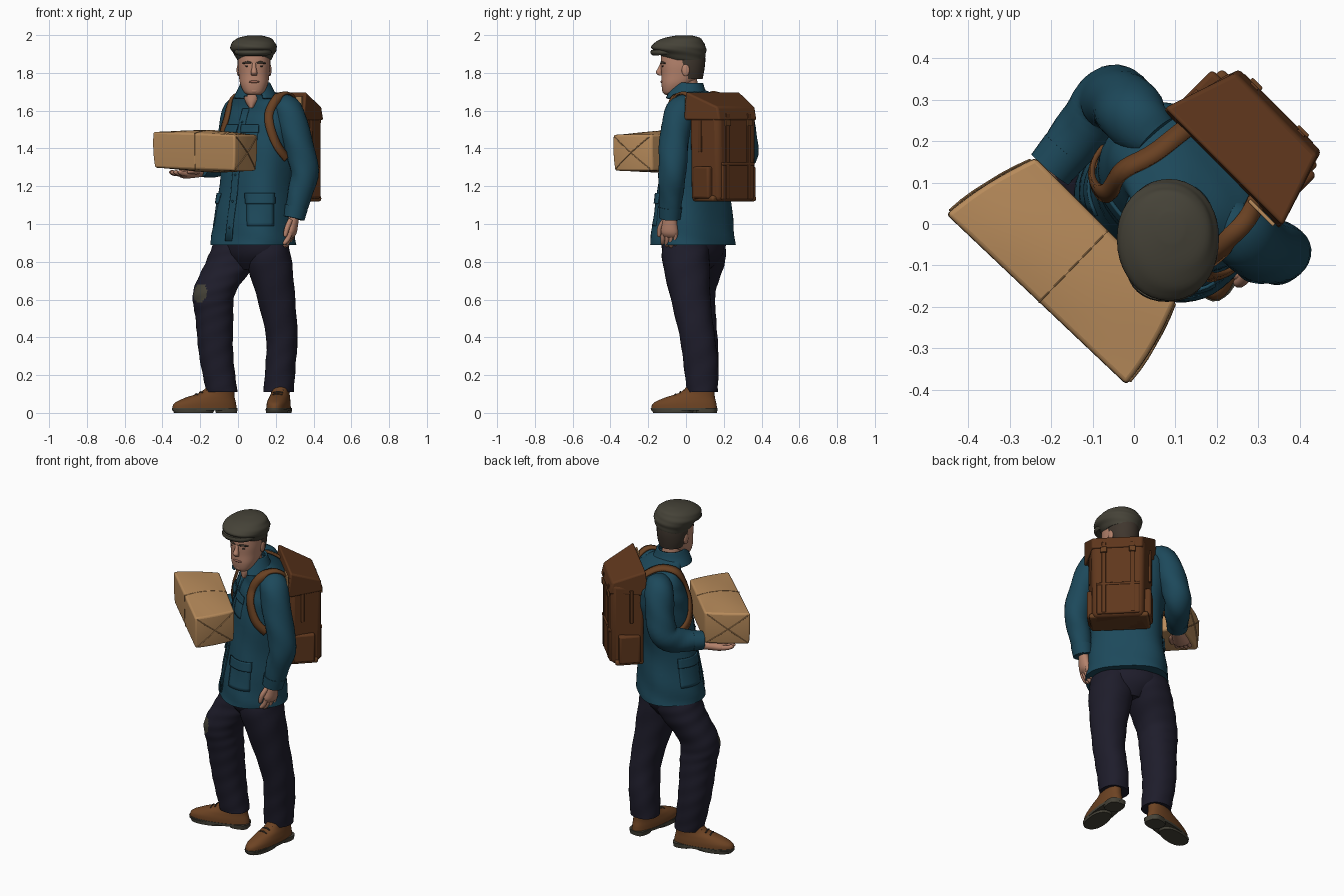
import bpy, bmesh
from math import sin, cos, pi, radians, atan2
from mathutils import Vector, Matrix
from mathutils.bvhtree import BVHTree

if "Cube" in bpy.data.objects:
    bpy.data.objects.remove(bpy.data.objects["Cube"])
V = Vector
SIDE = V((.7, -.71, 0)).normalized()      # towards the left shoulder
FRONT = V((-.71, -.7, 0)).normalized()    # where the chest faces
TURN = radians(-45)
parts = []


def paint(name, r, g, b):
    m = bpy.data.materials.new(name)
    m.use_nodes = True
    m.diffuse_color = (r, g, b, 1)
    m.node_tree.nodes["Principled BSDF"].inputs["Base Color"].default_value = (r, g, b, 1)
    return m


blue = paint("blue_cloth", .012, .066, .104)
navy = paint("navy_cloth", .013, .012, .024)
paper = paint("brown_paper", .48, .26, .105)
leather = paint("bag_leather", .115, .038, .012)
strap_tan = paint("strap_leather", .14, .052, .016)
olive = paint("olive_tweed", .06, .055, .039)
skin = paint("skin", .46, .225, .15)
shoe_tan = paint("shoe_leather", .155, .057, .017)
hair_brown = paint("dark_hair", .05, .037, .027)
lip = paint("lips", .32, .13, .09)


def add(name, verts, faces, m):
    me = bpy.data.meshes.new(name)
    me.from_pydata([tuple(v) for v in verts], [], faces)
    bm = bmesh.new()
    bm.from_mesh(me)
    bmesh.ops.recalc_face_normals(bm, faces=bm.faces)
    bm.to_mesh(me)
    bm.free()
    me.materials.append(m)
    o = bpy.data.objects.new(name, me)
    bpy.context.collection.objects.link(o)
    parts.append(o)
    return o


def sheet(name, rows, m, closed=False, caps=False, thick=0):
    """Skin a list of equal rows of points."""
    w = len(rows[0])
    faces = [(i * w + j, i * w + (j + 1) % w, (i + 1) * w + (j + 1) % w, (i + 1) * w + j)
             for i in range(len(rows) - 1) for j in range(w if closed else w - 1)]
    if caps:
        faces += [tuple(range(w)), tuple(range((len(rows) - 1) * w, len(rows) * w))]
    o = add(name, [p for r in rows for p in r], faces, m)
    if thick:
        s = o.modifiers.new("thickness", 'SOLIDIFY')
        s.thickness, s.offset = thick, 0
    return o


def spline(pts, k):
    out = []
    for i in range(len(pts) - 1):
        a, b, c, d = pts[max(i - 1, 0)], pts[i], pts[i + 1], pts[min(i + 2, len(pts) - 1)]
        for s in range(k):
            t = s / k
            out.append([q + .5 * t * (r - p + t * (2 * p - 5 * q + 4 * r - u + t * (3 * (q - r) + u - p)))
                        for p, q, r, u in zip(a, b, c, d)])
    return out + [list(pts[-1])]


def loft(name, pts, m, angle=None, n=2, seg=28, k=5, caps=True, fold=0, ref=SIDE, thick=0):
    """Rings (x, y, z, r1, r2): level if an angle is given, else square to the path."""
    rows, path = [], spline(pts, k)
    for i, p in enumerate(path):
        if angle is None:
            t = (V(path[min(i + 1, len(path) - 1)][:3]) - V(path[max(i - 1, 0)][:3])).normalized()
            a = (ref - t * ref.dot(t)).normalized()
            b = t.cross(a)
        else:
            a, b = V((cos(angle), sin(angle), 0)), V((-sin(angle), cos(angle), 0))
        ring = []
        for j in range(seg):
            th = 2 * pi * j / seg
            c, s = [abs(q) ** (2 / n) * (1 if q > 0 else -1) for q in (cos(th), sin(th))]
            f = 1 + fold * sin(3 * th + i * 1.1)
            ring.append(V(p[:3]) + a * c * p[3] * f + b * s * p[4] * f)
        rows.append(ring)
    return sheet(name, rows, m, True, caps, thick)


def box(name, centre, size, m, edit=None, bevel=.012):
    """Box in the turned frame of the back: x to the left shoulder, y outwards."""
    bm = bmesh.new()
    bmesh.ops.create_cube(bm, size=1)
    for v in bm.verts:
        v.co = V([q * s for q, s in zip(v.co, size)])
        if edit:
            edit(v.co)
    bmesh.ops.transform(bm, verts=bm.verts, matrix=Matrix.Translation(centre) @ Matrix.Rotation(TURN, 4, 'Z'))
    bm.verts.index_update()
    o = add(name, [v.co.copy() for v in bm.verts], [[v.index for v in f.verts] for f in bm.faces], m)
    bm.free()
    b = o.modifiers.new("soft_edges", 'BEVEL')
    b.width, b.segments = bevel, 3


def ball(name, centre, size, m):
    x, y, z = centre
    rx, ry, rz = size
    loft(name, [(x, y, z - rz * cos(pi * i / 10), rx * sin(pi * i / 10) + .0002, ry * sin(pi * i / 10) + .0002)
                for i in range(11)], m, 0, seg=20, k=1)


def tree_of(*objs):
    verts, polys = [], []
    for o in objs:
        n = len(verts)
        verts += [v.co.copy() for v in o.data.vertices]
        polys += [[n + i for i in p.vertices] for p in o.data.polygons]
    return BVHTree.FromPolygons(verts, polys)


def plate(name, tree, c, d, w, h, m, off=.004):
    """Thin panel wrapped on a surface, seen from direction d."""
    c, d = V(c), V(d).normalized()
    side = V((-d.y, d.x, 0))
    rows = []
    for i in range(9):
        row = []
        for j in range(9):
            p = c + side * w * (j / 8 - .5) + V((0, 0, h * (i / 8 - .5)))
            hit = tree.ray_cast(p + d * .8, -d)[0]
            row.append((hit or p + d * .1) + d * off)
        rows.append(row)
    sheet(name, rows, m, thick=.008)


def ribbon(name, pts, tree, w, m):
    """Strap laid over a surface."""
    core, locs, nors = V((.12, .09, 1.45)), [], []
    for p in spline(pts, 8):
        d = (V(p) - core).normalized()
        loc, nor = tree.ray_cast(core + d * .8, -d)[:2]
        locs.append(loc or V(p))
        nors.append(nor if nor and nor.dot(d) > 0 else d)
    for _ in range(3):
        for q in (locs, nors):
            q[1:-1] = [(q[i - 1] + q[i] * 2 + q[i + 1]) / 4 for i in range(1, len(q) - 1)]
    rows = []
    for i, (l, n) in enumerate(zip(locs, nors)):
        t = (locs[min(i + 1, len(locs) - 1)] - locs[max(i - 1, 0)]).normalized()
        s = t.cross(n).normalized() * w / 2
        rows.append([l + n.normalized() * .01 - s, l + n.normalized() * .014, l + n.normalized() * .01 + s])
    sheet(name, rows, m, thick=.012)


# Jacket
jacket = loft("jacket", [(.08, .035, .89, .23, .187), (.083, .037, 1, .22, .174), (.095, .045, 1.2, .2, .155),
                         (.11, .073, 1.4, .21, .16), (.12, .092, 1.52, .215, .155), (.125, .098, 1.6, .2, .135),
                         (.115, .07, 1.66, .16, .1), (.1, .03, 1.7, .09, .08), (.092, .01, 1.715, .06, .06)],
              blue, TURN, 2.6, 48, fold=.01)
left_sleeve = loft("left_sleeve", [(.21, .02, 1.63, .05, .06), (.265, -.03, 1.6, .075, .08), (.312, -.062, 1.45, .076, .08),
                                   (.353, -.072, 1.28, .071, .077), (.325, -.08, 1.15, .062, .066),
                                   (.296, -.086, 1.03, .052, .054)], blue, fold=.025)
right_sleeve = loft("right_sleeve", [(.05, .21, 1.63, .05, .06), (0, .26, 1.6, .075, .08), (-.03, .295, 1.47, .08, .08),
                                     (-.065, .3, 1.36, .075, .08), (-.12, .23, 1.315, .07, .068),
                                     (-.2, .135, 1.3, .054, .05)], blue, fold=.025)
loft("left_cuff", [(.309, -.083, 1.09, .061, .063), (.296, -.086, 1.03, .056, .058)], blue)
loft("right_cuff", [(-.165, .178, 1.305, .062, .058), (-.203, .132, 1.3, .058, .052)], blue)
collar = loft("collar", [(.094, .008, 1.665, .118, .11), (.093, .006, 1.705, .092, .092), (.092, .012, 1.745, .072, .074)],
              blue, TURN, seg=40, caps=False, thick=.012)
bm = bmesh.new()
bm.from_mesh(collar.data)
gap = []
for f in bm.faces:
    c = f.calc_center_median()
    if c.y < 0 and abs(atan2(c.x - .08, .005 - c.y)) < .3 + abs(1.7 - c.z) * 5:
        gap.append(f)
bmesh.ops.delete(bm, geom=gap, context='FACES')
bm.to_mesh(collar.data)
bm.free()
cloth = tree_of(jacket)
plate("button_placket", cloth, (.1, .05, 1.26), FRONT, .045, .7, blue, .002)
for i in range(5):
    p = V((.1, .05, .98 + i * .14))
    hit = cloth.ray_cast(p + FRONT, -FRONT)[0]
    ball("button", hit + FRONT * .006, (.006, .006, .006), blue)
for side, hip, chest in (("left", (.1, -1, 0), (-.3, -.95, 0)), ("right", (-.92, .35, 0), (-.95, -.3, 0))):
    plate(side + "_hip_pocket", cloth, (.1, .03, 1.06), hip, .14, .14, blue, -.002)
    plate(side + "_hip_flap", cloth, (.1, .03, 1.135), hip, .155, .055, blue, .006)
    plate(side + "_chest_pocket", cloth, (.11, .08, 1.45), chest, .1, .11, blue, -.002)
    plate(side + "_chest_flap", cloth, (.11, .08, 1.505), chest, .11, .04, blue, .006)

# Trousers with a knee patch
loft("trouser_seat", [(.08, .04, .76, .09, .08), (.08, .04, .84, .18, .135), (.08, .035, .95, .19, .15)], navy, TURN)
loft("left_trouser_leg", [(.15, 0, .92, .11, .12), (.165, 0, .8, .12, .125), (.203, .025, .6, .1, .105),
                          (.232, .06, .4, .083, .093), (.225, .08, .25, .08, .092), (.215, .085, .11, .08, .08)],
     navy, 0, 2.2, 36, 7, fold=.015)
leg = loft("right_trouser_leg", [(0, .09, .92, .12, .12), (-.035, .085, .8, .135, .122), (-.125, .05, .64, .113, .107),
                                 (-.125, .06, .5, .1, .1), (-.115, .08, .3, .09, .092), (-.085, .09, .11, .082, .078)],
           navy, 0, 2.2, 60, 12, fold=.013)
leg.data.materials.append(olive)
for f in leg.data.polygons:
    if (f.center - V((-.205, -.025, .635))).length < .05:
        f.material_index = 1

# Shoes
for side, heel, toe in (("left", V((.24, .165, 0)), V((.19, -.185, 0))), ("right", V((0, .125, 0)), V((-.355, .03, 0)))):
    d, mid = (toe - heel).normalized(), (toe + heel) / 2
    turn = atan2(d.y, d.x)
    ring = lambda s, z, l, w: (*(mid + d * s)[:2], z, l, w)
    loft(side + "_shoe", [ring(0, .024, .176, .058), ring(-.004, .052, .168, .057), ring(-.03, .08, .135, .052),
                          ring(-.07, .108, .092, .047), ring(-.09, .15, .065, .05)], shoe_tan, turn, 2.3)
    loft(side + "_sole", [ring(0, .012, .177, .06), ring(0, .027, .179, .06)], olive, turn, 2.3)
    loft(side + "_forefoot", [ring(.06, 0, .105, .056), ring(.06, .02, .115, .058)], olive, turn, 2.3)
    loft(side + "_heel", [ring(-.12, 0, .054, .05), ring(-.12, .027, .058, .054)], olive, turn, 3)
    across = V((-d.y, d.x, 0)) * .026
    for i in range(3):
        c = mid + d * (.045 - i * .026) + V((0, 0, .095 + i * .012))
        loft(side + "_lace", [(*(c - across), .004, .004), (*(c + V((0, 0, .005))), .004, .004), (*(c + across), .004, .004)],
             hair_brown, ref=d, seg=8)


# Hands
def hand(name, wrist, fwd, side, curl, bend):
    wrist, fwd, side, curl = V(wrist), V(fwd).normalized(), V(side).normalized(), V(curl)
    at = lambda f, s, c, r1, r2: (*(wrist + fwd * f + side * s + curl * c * bend), r1, r2)
    loft(name + "_palm", [at(-.03, 0, 0, .03, .026), at(.03, 0, 0, .04, .027), at(.075, 0, 0, .046, .025),
                          at(.1, 0, .004, .036, .012)], skin, ref=side)
    for i in range(4):
        s, l = (i - 1.5) * .023, .07 - abs(i - 1.3) * .01
        loft(name + "_finger", [at(.08, s, 0, .012, .014), at(.08 + l * .6, s, .008, .012, .013),
                                at(.08 + l, s, .025, .011, .011), at(.085 + l, s, .034, .004, .004)], skin, ref=side, seg=10)
    loft(name + "_thumb", [at(.01, .03, .01, .014, .014), at(.05, .052, .016, .014, .014), at(.09, .055, .02, .011, .011),
                           at(.098, .054, .022, .004, .004)], skin, ref=curl, seg=10)


hand("left_hand", (.295, -.085, 1.03), (-.15, -.04, -1), (-.25, -1, 0), (-1, 0, 0), .9)
hand("right_hand", (-.225, .115, 1.272), (-.8, -.6, -.08), (.62, -.78, 0), (0, 0, 1), .6)

# Head and face
hx = .085
loft("neck", [(.094, .012, 1.66, .06, .062), (.088, 0, 1.74, .058, .062), (hx, -.01, 1.8, .06, .064)], skin, 0)
loft("open_neck", [(.07, -.02, 1.615, .012, .035), (.073, -.02, 1.65, .035, .038), (.08, -.012, 1.69, .05, .045),
                   (.086, -.008, 1.74, .055, .055)], skin, 0)
loft("head", [(hx, -.078, 1.682, .03, .028), (hx, -.072, 1.697, .052, .05), (hx, -.05, 1.74, .073, .08), (hx, -.03, 1.79, .081, .1),
              (hx, -.022, 1.85, .086, .111), (hx, -.02, 1.92, .08, .106), (hx, -.02, 1.96, .05, .07)], skin, 0, 2.3, 36)
loft("nose", [(hx, -.126, 1.852, .01, .01), (hx, -.134, 1.828, .011, .013), (hx, -.143, 1.802, .017, .017),
              (hx, -.133, 1.786, .014, .012)], skin, 0)
ball("lips", (hx, -.126, 1.753), (.028, .01, .007), lip)
ball("chin", (hx, -.108, 1.708), (.03, .018, .02), skin)
for s in (-1, 1):
    side = "left" if s > 0 else "right"
    ball(side + "_eye", (hx + s * .034, -.122, 1.836), (.014, .006, .005), hair_brown)
    loft(side + "_brow", [(hx + s * .014, -.132, 1.853, .004, .004), (hx + s * .036, -.128, 1.856, .006, .005),
                          (hx + s * .06, -.108, 1.85, .004, .004)], hair_brown, ref=V((0, 0, 1)), seg=10)
    ball(side + "_ear", (hx + s * .083, -.002, 1.815), (.009, .021, .032), skin)
loft("hair", [(hx, .014, 1.768, .07, .074), (hx, .007, 1.81, .083, .089), (hx, .002, 1.86, .088, .1), (hx, 0, 1.92, .085, .1)],
     hair_brown, 0)

# Flat cap
loft("cap_crown", [(hx, -.008, 1.868, .09, .106), (hx, -.018, 1.898, .106, .122), (.083, -.038, 1.93, .123, .145),
                   (.082, -.036, 1.96, .114, .13), (.086, -.02, 1.985, .085, .095), (.09, -.008, 1.999, .03, .035)],
     olive, 0, 2.1, 40, fold=.01)
visor = loft("cap_visor", [(0, 0, -.013, .09, .08), (0, 0, 0, .099, .09), (0, 0, .016, .095, .087)], olive, 0, 2.2, 32)
visor.matrix_world = Matrix.Translation((.08, -.098, 1.908)) @ Matrix.Rotation(radians(2), 4, 'X')

# Paper parcel
A, B, C, D = V((-.45, .022, 0)), V((-.02, -.385, 0)), V((.1, -.18, 0)), V((-.237, .157, 0))


def parcel(s, t, w):
    e = s * (1 + .035 * (1 - t * t))
    p = ((A * (1 - e) + B * (1 + e)) * (1 - t) + (D * (1 - e) + C * (1 + e)) * (1 + t)) / 4
    mid = (A + B + C + D) / 4
    p = mid + (p - mid) * (.99 + .015 * w + .02 * (1 - w * w))
    p.z = 1.385 + .095 * w + .016 * w * (1 - s * s) * (1 - t * t) - .008 * s
    return p


bm = bmesh.new()
bmesh.ops.create_cube(bm, size=2)
bmesh.ops.subdivide_edges(bm, edges=bm.edges, cuts=7, use_grid_fill=True)
bm.verts.index_update()
wrap = add("parcel", [parcel(*v.co) for v in bm.verts], [[v.index for v in f.verts] for f in bm.faces], paper)
bm.free()
bev = wrap.modifiers.new("soft_edges", 'BEVEL')
bev.width, bev.segments, bev.angle_limit = .01, 3, radians(50)
for t, w in ((-1, None), (None, 1)):
    path = [parcel(.03, t or q / 4, w or q / 4) for q in range(-4, 5)]
    loft("parcel_seam", [(*p, .002, .002) for p in path], paper, seg=8, k=1)
for s in (-1.01, 1.01):
    for t in (-.9, .9):
        for w in (-.9, .9):
            loft("parcel_fold", [(*parcel(s, t * q, w * q), .003, .003) for q in (1, .66, .33, 0)], paper,
                 ref=V((.3, .2, 1)), seg=8, k=1)


# Rucksack
def narrow(co):
    co.x *= .78 if co.y > 0 else 1
    co.x *= .95 if co.z < 0 else 1


def slope(co):
    co.x *= .71 if co.y > 0 else 1.02
    if co.z > 0:
        co.z -= .08 if co.y > 0 else 0
        co.y *= .85


def on_back(x, y, z):
    return V((.28, .21, z)) + SIDE * x - FRONT * y


box("rucksack_body", on_back(.003, .0, 1.365), (.37, .18, .49), leather, narrow, .025)
box("rucksack_flap", on_back(.006, -.005, 1.625), (.395, .21, .15), leather, slope, .01)
box("rucksack_lining", on_back(.15, -.108, 1.64), (.085, .009, .07), paper, None, .002)
box("rucksack_front_pocket", on_back(0, .085, 1.225), (.24, .022, .19), leather, None, .008)
box("rucksack_pocket_flap", on_back(0, .087, 1.318), (.24, .024, .016), leather, None, .005)
box("rucksack_base", on_back(0, -.01, 1.135), (.33, .16, .03), strap_tan)
for s in (-1, 1):
    side = "left" if s > 0 else "right"
    box(side + "_side_pocket", on_back(s * .155, -.01, 1.22), (.05, .12, .17), leather)
    box(side + "_closing_strap", on_back(s * .08, .092, 1.36), (.024, .012, .45), leather, None, .003)
    box(side + "_buckle", on_back(s * .08, .098, 1.535), (.036, .016, .034), strap_tan, None, .004)
    box(side + "_side_strap", on_back(s * .164, -.02, 1.48), (.02, .02, .2), leather, None, .004)

# Shoulder straps
ribbon("left_shoulder_strap", [(.3, .07, 1.62), (.24, -.03, 1.69), (.185, -.1, 1.64), (.17, -.13, 1.55), (.2, -.12, 1.42),
                               (.26, -.1, 1.34)], tree_of(jacket, left_sleeve), .045, strap_tan)
ribbon("right_shoulder_strap", [(.15, .25, 1.62), (.06, .18, 1.69), (-.01, .13, 1.66), (-.05, .08, 1.55), (-.05, .1, 1.42),
                                (-.04, .17, 1.34)], cloth, .045, strap_tan)

# Smooth shading with sharp edges kept
bpy.ops.object.select_all(action='DESELECT')
for o in parts:
    o.select_set(True)
bpy.context.view_layer.objects.active = parts[0]
bpy.ops.object.shade_smooth_by_angle(angle=radians(40))
